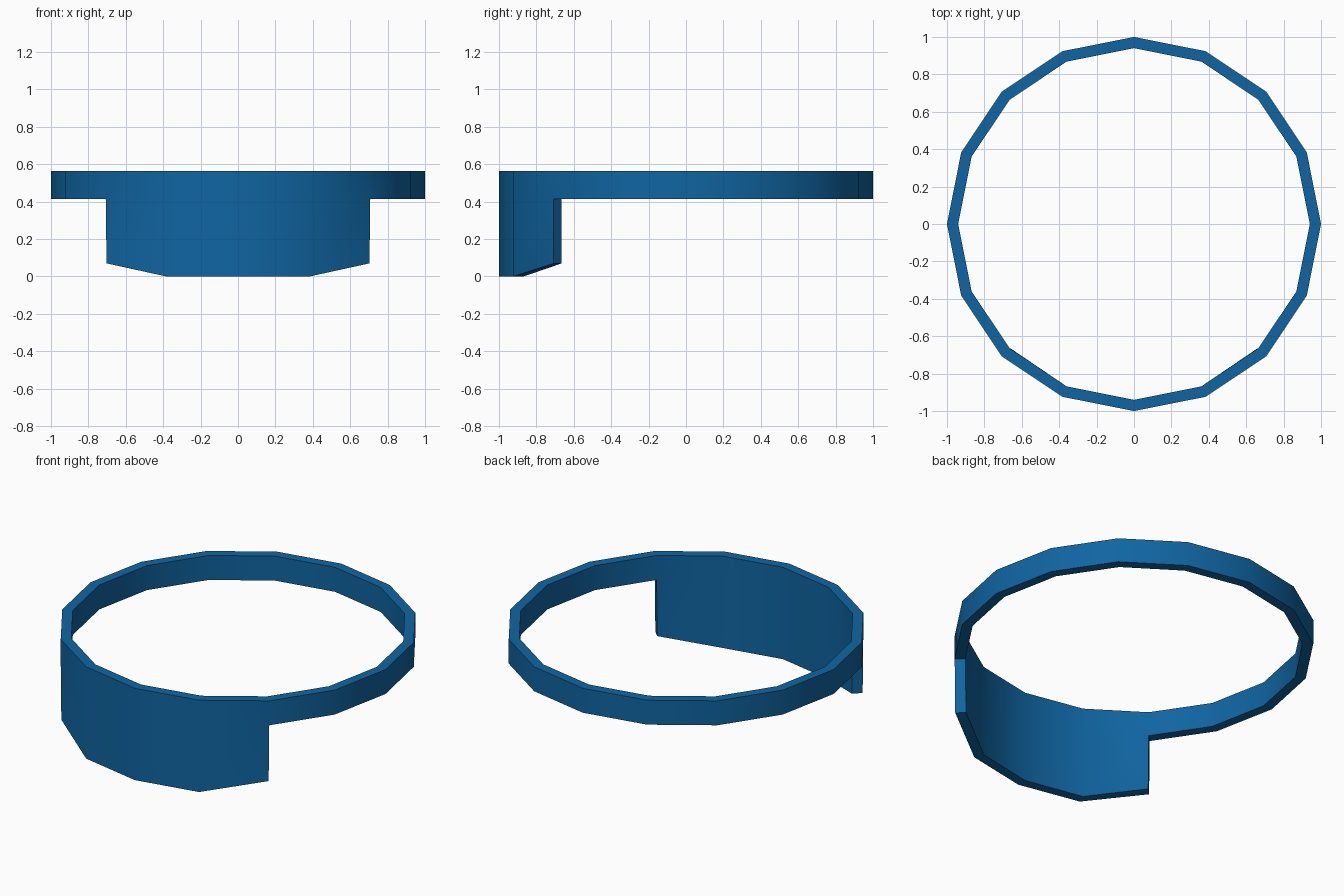
import bpy, bmesh, math

if "Cube" in bpy.data.objects:
    bpy.data.objects.remove(bpy.data.objects["Cube"])

SIDES, R_OUT, R_IN = 16, 1.0, 0.94
Z_BAND, Z_TOP = 0.413, 0.563

mat = bpy.data.materials.new("deep blue")
mat.diffuse_color = (0.005, 0.13, 0.36, 1)
mat.use_nodes = True
mat.node_tree.nodes["Principled BSDF"].inputs["Base Color"].default_value = mat.diffuse_color

bm = bmesh.new()


def loop(r, z):
    return [bm.verts.new((r * math.cos(2 * math.pi * i / SIDES),
                          r * math.sin(2 * math.pi * i / SIDES), z))
            for i in range(SIDES)]


# Thin sixteen-sided band
loops = [loop(R_OUT, Z_BAND), loop(R_OUT, Z_TOP), loop(R_IN, Z_TOP), loop(R_IN, Z_BAND)]
under = []
for k in range(4):
    a, b = loops[k], loops[(k + 1) % 4]
    for i in range(SIDES):
        j = (i + 1) % SIDES
        f = bm.faces.new((a[i], a[j], b[j], b[i]))
        if k == 3:
            under.append(f)

# Front shield: the four front underside faces pulled down, outer corners raised
front = [f for f in under
         if f.calc_center_median().y < -abs(f.calc_center_median().x)]
ext = bmesh.ops.extrude_face_region(bm, geom=front)
bmesh.ops.delete(bm, geom=front, context='FACES_ONLY')
for v in ext["geom"]:
    if isinstance(v, bmesh.types.BMVert):
        corner = abs(v.co.x) > 0.5
        v.co.z = 0.07 if corner else 0.0
        if corner:
            v.co.x *= 0.994
bmesh.ops.recalc_face_normals(bm, faces=bm.faces)

mesh = bpy.data.meshes.new("band_with_front_shield")
bm.to_mesh(mesh)
bm.free()
mesh.materials.append(mat)
obj = bpy.data.objects.new("band_with_front_shield", mesh)
bpy.context.collection.objects.link(obj)
bpy.context.view_layer.objects.active = obj
obj.select_set(True)
bpy.ops.object.shade_smooth_by_angle(angle=math.radians(30))
